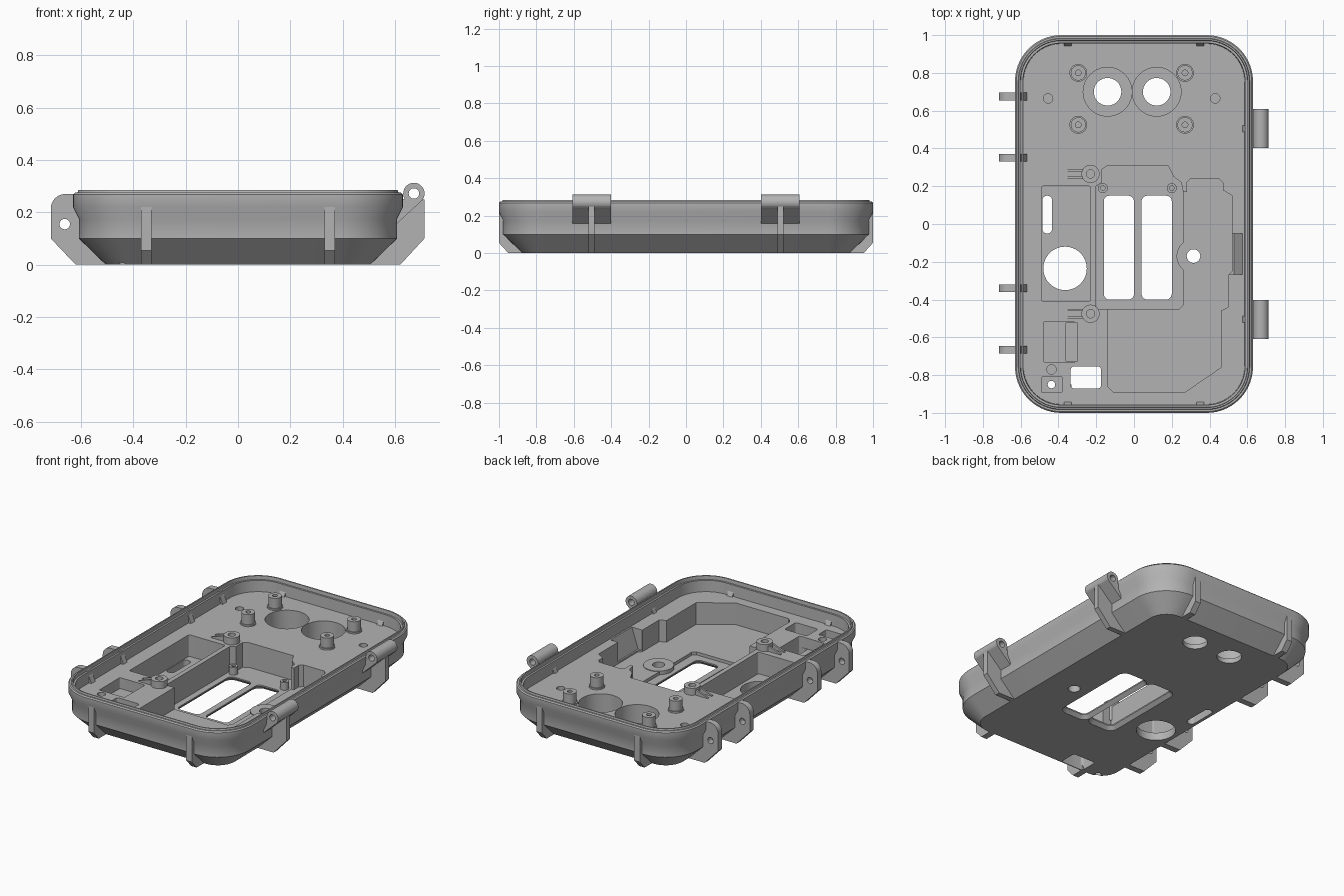
import bpy, bmesh, math
from math import sin, cos, pi

if "Cube" in bpy.data.objects:
    bpy.data.objects.remove(bpy.data.objects["Cube"], do_unlink=True)

grey = bpy.data.materials.new("grey plastic")
grey.use_nodes = True
COLOR = (0.45, 0.45, 0.45, 1)
grey.diffuse_color = COLOR
grey.node_tree.nodes["Principled BSDF"].inputs["Base Color"].default_value = COLOR

FLOOR = 0.19      # raised inner floor
POCKET = 0.05     # floor of the deep pockets
SCREEN = 0.03     # floor of the display recess
ABOVE = 0.24      # top of every pocket cutter
BELOW = -0.1
parts = []


def place(u, v, w, axis):
    return {"x": (w, u, v), "y": (u, w, v), "z": (u, v, w)}[axis]


def loft(name, rings, axis="z", wrap=False):
    """Skin a list of (2D outline, offset along axis) rings."""
    bm = bmesh.new()
    loops = [[bm.verts.new(place(u, v, w, axis)) for u, v in pts] for pts, w in rings]
    pairs = list(zip(loops, loops[1:]))
    if wrap:
        pairs.append((loops[-1], loops[0]))
    else:
        bm.faces.new(loops[0])
        bm.faces.new(loops[-1])
    for a, b in pairs:
        for i in range(len(a)):
            j = (i + 1) % len(a)
            bm.faces.new((a[i], a[j], b[j], b[i]))
    bmesh.ops.recalc_face_normals(bm, faces=bm.faces)
    mesh = bpy.data.meshes.new(name)
    bm.to_mesh(mesh)
    bm.free()
    mesh.materials.append(grey)
    obj = bpy.data.objects.new(name, mesh)
    bpy.context.collection.objects.link(obj)
    parts.append(obj)
    return obj


def prism(name, pts, lo, hi, axis="z"):
    return loft(name, [(pts, lo), (pts, hi)], axis)


def arc(x, y, r, start, end, n):
    return [(x + r * cos(start + (end - start) * i / n),
             y + r * sin(start + (end - start) * i / n)) for i in range(n + 1)]


def circle(x, y, r, n=40):
    return arc(x, y, r, 0, 2 * pi, n)[:-1]


def round_rect(x0, x1, y0, y1, r, n=5):
    centres = [(x1 - r, y1 - r), (x0 + r, y1 - r), (x0 + r, y0 + r), (x1 - r, y0 + r)]
    return [p for k, (x, y) in enumerate(centres)
            for p in arc(x, y, r, k * pi / 2, (k + 1) * pi / 2, n)]


def tube(name, x, y, r, hole, lo, hi, axis="z"):
    out, inn = circle(x, y, r, 28), circle(x, y, hole, 28)
    return loft(name, [(out, lo), (out, hi), (inn, hi), (inn, lo)], axis, wrap=True)


def cut(target, cutter):
    """Subtract the cutter, bake the result and drop the cutter."""
    mod = target.modifiers.new("cut", "BOOLEAN")
    mod.operation, mod.solver, mod.object = "DIFFERENCE", "EXACT", cutter
    bpy.context.view_layer.update()
    graph = bpy.context.evaluated_depsgraph_get()
    baked = bpy.data.meshes.new_from_object(target.evaluated_get(graph))
    target.modifiers.clear()
    target.data = baked
    parts.remove(cutter)
    bpy.data.objects.remove(cutter, do_unlink=True)


# Shell: bottom, chamfer, wall, flange, sealing lip, inner wall and floor
def shell_ring(inset):
    return round_rect(inset - 0.63, 0.63 - inset, inset - 1, 1 - inset, 0.245 - inset, 14)


profile = [(0.125, 0), (0.022, 0.1), (0.022, 0.175), (0, 0.22), (0, 0.268), (0.007, 0.275),
           (0.017, 0.275), (0.02, 0.285), (0.028, 0.285), (0.03, 0.262), (0.042, 0.262),
           (0.045, FLOOR)]
shell = loft("case_shell", [(shell_ring(d), z) for d, z in profile])


def pocket(pts, z):
    cut(shell, prism("cutter", pts, z, ABOVE))


# Board pocket with its cut corner, then the display recess
pocket([(-.14, -.4), (-.14, -.86), (-.11, -.89), (.27, -.89), (.46, -.76), (.46, -.46),
        (.5, -.44), (.5, -.27), (.52, -.25), (.52, .15), (.47, .18), (.47, .22), (.45, .24),
        (.3, .24), (.28, .22), (.28, .17), (.2, .17), (.2, -.4)], POCKET)
pocket([(-.2, -.45), (.24, -.45), (.26, -.43), (.26, .17), (.25, .22), (.21, .25),
        (.18, .31), (-.14, .31), (-.17, .29), (-.17, .22), (-.2, .2)], SCREEN)

# Sloped scoop beside the board pocket
cut(shell, prism("cutter", [(.49, POCKET + .01), (.53, POCKET + .01), (.578, .2),
                            (.578, ABOVE), (.49, ABOVE)], -.268, -.05, "y"))

# Side pocket, stepped square pocket and small rectangular pocket
pocket(round_rect(-.49, -.23, -.41, .2, .01), POCKET)
pocket(round_rect(-.48, -.31, -.73, -.52, .005), .12)
pocket(round_rect(-.36, -.3, -.728, -.522, .005), POCKET)
pocket(round_rect(-.49, -.38, -.89, -.81, .005), .13)

# Round cups with through holes
for x in (-.14, .12):
    pocket(circle(x, .7, .129, 48), SCREEN)

through = [circle(-.14, .7, .073), circle(.12, .7, .073),
           circle(-.365, -.235, .115, 48), circle(.315, -.17, .036),
           circle(-.437, -.85, .02, 20),
           round_rect(-.485, -.433, -.05, .15, .025),
           round_rect(-.335, -.175, -.87, -.755, .015)]
for pts in through:
    cut(shell, prism("cutter", pts, BELOW, ABOVE))

# Blind holes
for x, y in ((-.455, .665), (.43, .665), (-.437, -.77)):
    pocket(circle(x, y, .025, 20), .13)

# Display slots, flared towards the underside
for x in (-.16, .04):
    rings = [(round_rect(x - d, x + .16 + d, -.4 - d, .15 + d, .03 + d), z)
             for d, z in ((.024, -.004), (0, .022), (0, ABOVE))]
    cut(shell, loft("cutter", rings))

# Pad round the screw hole, locating rings and board posts
tube("screw_pad", .315, -.17, .09, .036, .01, POCKET + .004)
for x in (-.165, .2):
    tube("locating_ring", x, .19, .026, .012, .02, .08)
for x in (-.295, .27):
    for y in (.525, .8):
        tube("board_post", x, y, .04, .015, FLOOR - .01, .265)
        tube("post_foot", x, y, .047, .035, FLOOR - .01, .2)

# Screw bosses with tapering twin fins
for y in (.265, -.475):
    tube("screw_boss", -.23, y, .048, .022, .1, .235)
    for side in (-.02, .02):
        fin = [(-.36, FLOOR - .01), (-.255, FLOOR - .01), (-.255, .23), (-.36, FLOOR + .005)]
        prism("boss_fin", fin, y + side - .006, y + side + .006, "y")

# Stiffening ribs on both ends
for end in (-1, 1):
    rib = [(end * y, z) for y, z in
           ((.85, 0), (.95, 0), (1, .055), (1, .22), (.99, .235), (.965, .235))]
    for x in (-.35, .35):
        prism("end_rib", rib, x - .02, x + .02, "x")

# Hinges: barrel, sloped arm and rib
for y in (-.505, .505):
    tube("hinge_barrel", .672, .272, .041, .02, y - .103, y + .103, "y")
    prism("hinge_arm", [(.6, .15), (.708, .25), (.64, .251), (.6, .25)],
          y - .103, y + .103, "y")
    prism("hinge_rib", [(.49, 0), (.62, 0), (.712, .1), (.712, .25), (.6, .25)],
          y - .017, y + .017, "y")

# Latch ears with a pin hole
ear = [(-.49, 0), (-.62, 0), (-.715, .1)] + arc(-.66, .215, .055, pi, pi / 2, 8) + [(-.6, .27)]
for y in (-.665, -.34, .35, .675):
    obj = prism("latch_ear", ear, y - .02, y + .02, "y")
    cut(obj, prism("cutter", circle(-.662, .155, .02, 24), y - .1, y + .1, "y"))

# Smooth shading with crisp edges
bpy.ops.object.select_all(action="DESELECT")
for obj in parts:
    obj.select_set(True)
bpy.context.view_layer.objects.active = shell
bpy.ops.object.shade_smooth_by_angle(angle=math.radians(30))
